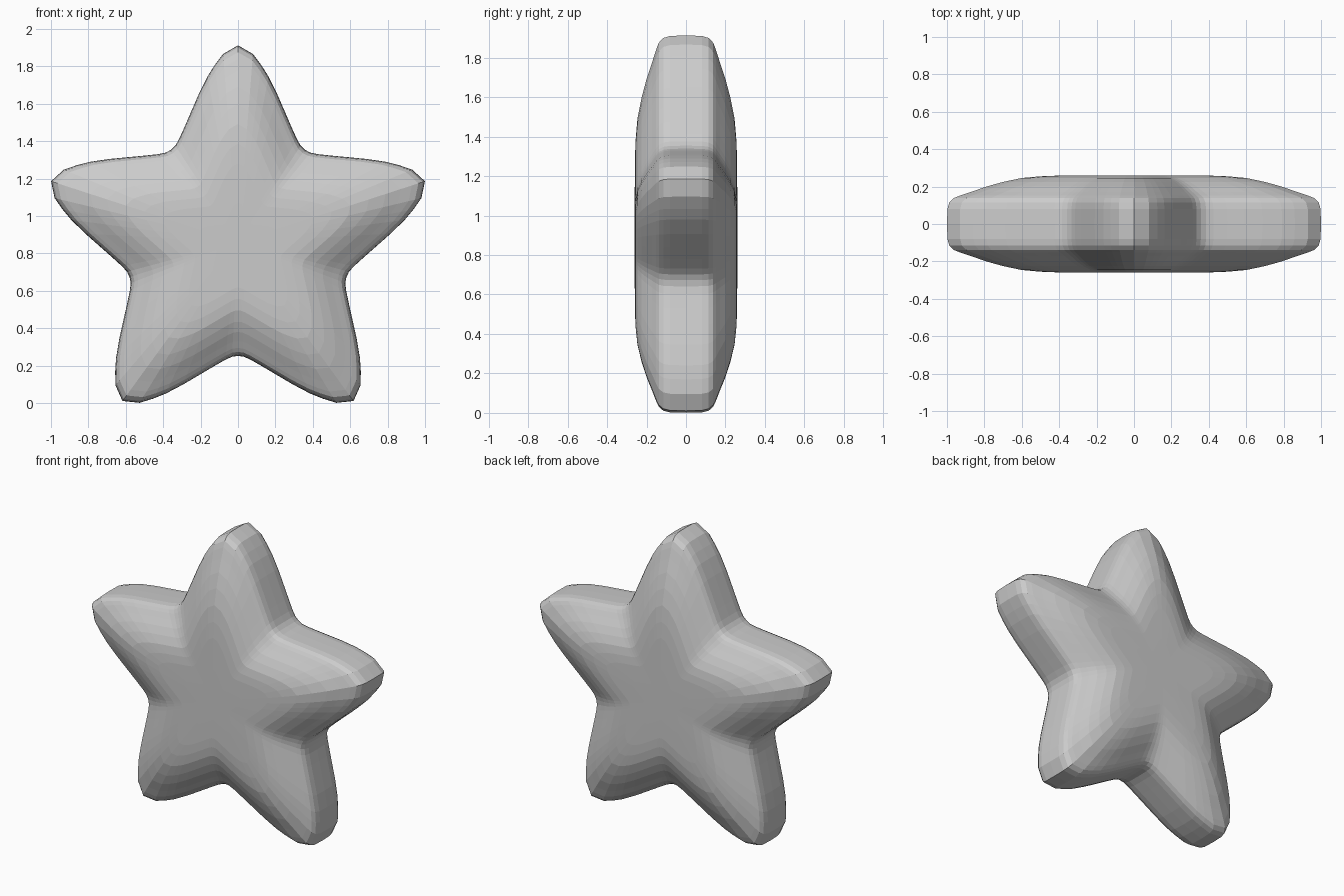
import bpy, bmesh
from math import sin, cos, pi

if "Cube" in bpy.data.objects:
    bpy.data.objects.remove(bpy.data.objects["Cube"])

CENTRE_Z = 0.861

# Half of one arm, tip to valley: (sideways, outward) from the star centre
half_arm = [(0, 1.051), (0.08, 1.005), (0.125, 0.945), (0.163, 0.885), (0.21, 0.79),
            (0.25, 0.698), (0.285, 0.617), (0.315, 0.55), (0.335, 0.515), (0.358, 0.493)]
arm = [(-x, z) for x, z in half_arm[:0:-1]] + half_arm[:-1]

# Repeat the arm five times, clockwise
outline = []
for k in range(5):
    a = 2 * pi * k / 5
    outline += [(x * cos(a) + z * sin(a), z * cos(a) - x * sin(a)) for x, z in arm]

# Puffed thickness: (outline scale, half depth) from the middle out to the rim
puff = [(0.2, 0.26), (0.4, 0.259), (0.5, 0.255), (0.6, 0.246), (0.7, 0.225), (0.79, 0.2),
        (0.87, 0.172), (0.93, 0.152), (0.965, 0.138), (0.988, 0.115), (0.998, 0.08)]
rings = [(s, -y) for s, y in puff] + [(1, 0)] + [(s, y) for s, y in reversed(puff)]

bm = bmesh.new()
loops = [[bm.verts.new((x * s, y, z * s + CENTRE_Z)) for x, z in outline] for s, y in rings]
n = len(outline)
for a, b in zip(loops, loops[1:]):
    for i in range(n):
        j = (i + 1) % n
        bm.faces.new((a[i], a[j], b[j], b[i]))

# Close the middle of both faces
for loop, y in ((loops[0], -0.26), (loops[-1], 0.26)):
    c = bm.verts.new((0, y, CENTRE_Z))
    for i in range(n):
        bm.faces.new((c, loop[i], loop[(i + 1) % n]))
bmesh.ops.recalc_face_normals(bm, faces=bm.faces)

mesh = bpy.data.meshes.new("puffy_star")
bm.to_mesh(mesh)
bm.free()
star = bpy.data.objects.new("puffy_star", mesh)
bpy.context.collection.objects.link(star)
